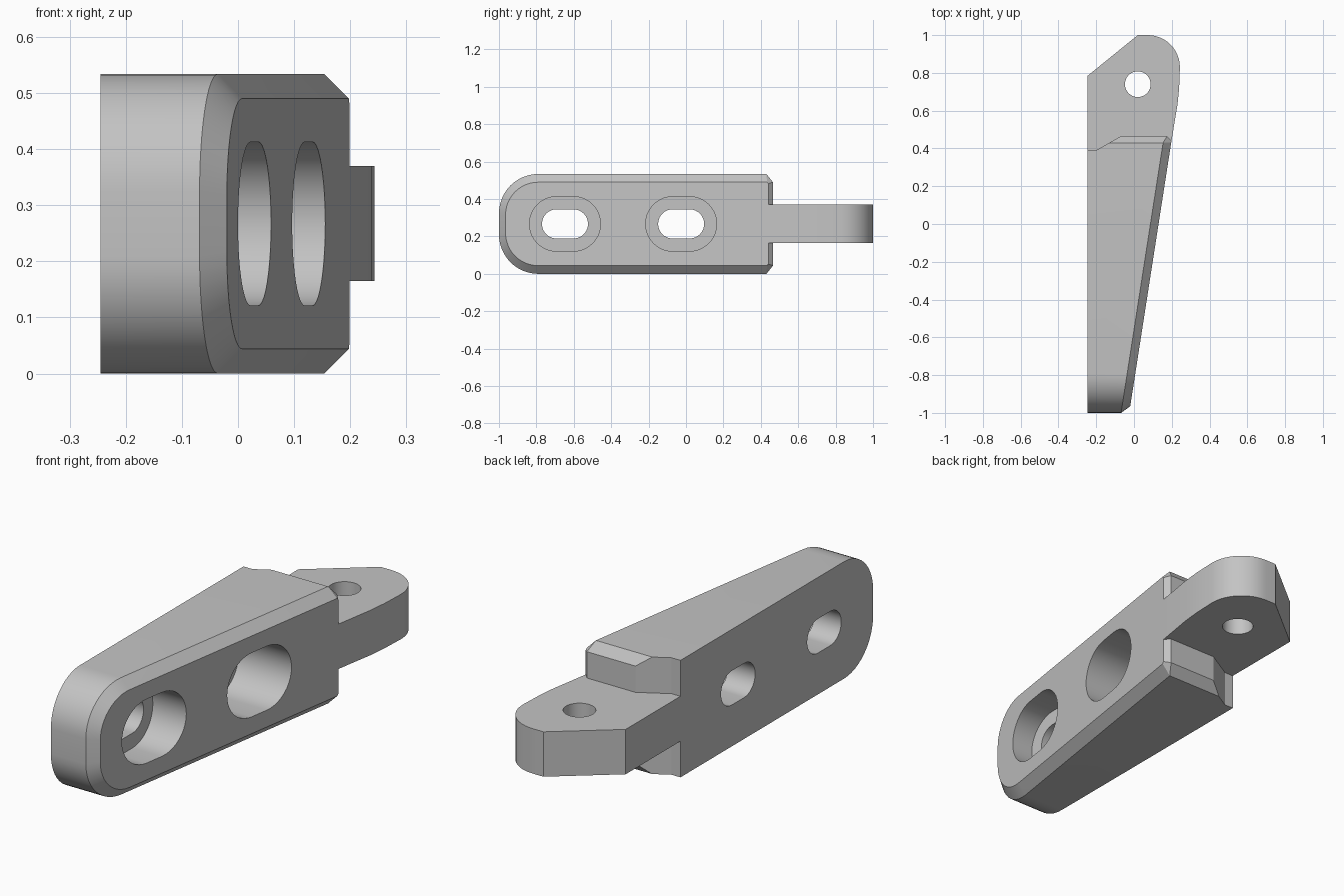
import bpy, bmesh
from math import sin, cos, pi, radians

cube = bpy.data.objects.get("Cube")
if cube:
    bpy.data.objects.remove(cube, do_unlink=True)

MID, LEFT = 0.267, -0.245

metal = bpy.data.materials.new("plain grey")
metal.use_nodes = True
grey = (0.55, 0.55, 0.55, 1)
metal.diffuse_color = grey
metal.node_tree.nodes["Principled BSDF"].inputs["Base Color"].default_value = grey


def loft(name, rings):
    """Skin a stack of equal closed rings and cap both ends."""
    bm = bmesh.new()
    rows = [[bm.verts.new(p) for p in ring] for ring in rings]
    n = len(rows[0])
    for a, b in zip(rows, rows[1:]):
        for i in range(n):
            j = (i + 1) % n
            bm.faces.new((a[i], a[j], b[j], b[i]))
    bm.faces.new(rows[0][::-1])
    bm.faces.new(rows[-1])
    bmesh.ops.recalc_face_normals(bm, faces=bm.faces)
    mesh = bpy.data.meshes.new(name)
    bm.to_mesh(mesh)
    bm.free()
    mesh.materials.append(metal)
    obj = bpy.data.objects.new(name, mesh)
    bpy.context.collection.objects.link(obj)
    return obj


def arc(cx, cy, r, start, end, steps=12):
    angles = [radians(start + (end - start) * i / steps) for i in range(steps + 1)]
    return [(cx + r * cos(a), cy + r * sin(a)) for a in angles]


def plan_prism(name, outline, low, high):
    return loft(name, [[(x, y, z) for x, y in outline] for z in (low, high)])


def slot(name, y, half_length, r, x0, x1):
    d = half_length - r
    outline = arc(y + d, MID, r, -90, 90, 20) + arc(y - d, MID, r, 90, 270, 20)
    return loft(name, [[(x, a, b) for a, b in outline] for x in (x0, x1)])


def combine(target, tool, operation):
    mod = target.modifiers.new(operation.lower(), "BOOLEAN")
    mod.operation, mod.solver, mod.object = operation, "EXACT", tool
    bpy.context.view_layer.objects.active = target
    bpy.ops.object.modifier_apply(modifier=mod.name)
    bpy.data.objects.remove(tool, do_unlink=True)


def side_outline(front, half, r, back):
    """Side profile (y, z): rounded nose, clipped back corners."""
    upper = back + arc(front + r, half - r, r, 90, 180)
    lower = [(y, -z) for y, z in reversed(upper)]
    return [(y, MID + z) for y, z in upper + lower]


def slant(y):
    return -0.02 + 0.22 * (y + 0.965) / 1.415


# Wedge body with a chamfer round its slanted face
outer = side_outline(-1, 0.267, 0.21, [(0.465, 0.223), (0.43, 0.267)])
inner = side_outline(-0.965, 0.223, 0.175, [(0.44, 0.215), (0.433, 0.223)])
body = loft("bracket_body", [
    [(LEFT, y, z) for y, z in outer],
    [(slant(y) - (0.027 if y > 0.45 else 0.043), y, z) for y, z in outer],
    [(slant(y), y, z) for y, z in inner],
])

# Angled relief at the back left corner
relief = [(-0.3, 0.39), (-0.2, 0.39), (-0.07, 0.465), (-0.07, 0.6), (-0.3, 0.6)]
combine(body, plan_prism("relief_cutter", relief, -0.1, 0.7), "DIFFERENCE")

# Mounting tab
tab = [(LEFT, 0.3), (0.1, 0.3), (slant(0.44), 0.44), (0.23, 0.63), (0.239, 0.72)]
tab += arc(0.073, 0.83, 0.17, 0, 90) + [(0.02, 1.0), (LEFT, 0.785)]
combine(body, plan_prism("mounting_tab", tab, 0.165, 0.37), "UNION")
hole = arc(0.02, 0.74, 0.068, 0, 360, 40)[:-1]
combine(body, plan_prism("tab_hole_cutter", hole, 0, 0.6), "DIFFERENCE")

# Two counterbored slots
for y in (-0.647, -0.026):
    combine(body, slot("recess_cutter", y, 0.19, 0.146, -0.11, 0.4), "DIFFERENCE")
    combine(body, slot("slot_cutter", y, 0.123, 0.078, -0.4, 0.1), "DIFFERENCE")

# Smooth curves, crisp edges
bpy.ops.object.select_all(action="DESELECT")
body.select_set(True)
bpy.context.view_layer.objects.active = body
bpy.ops.object.shade_smooth_by_angle(angle=radians(25))
